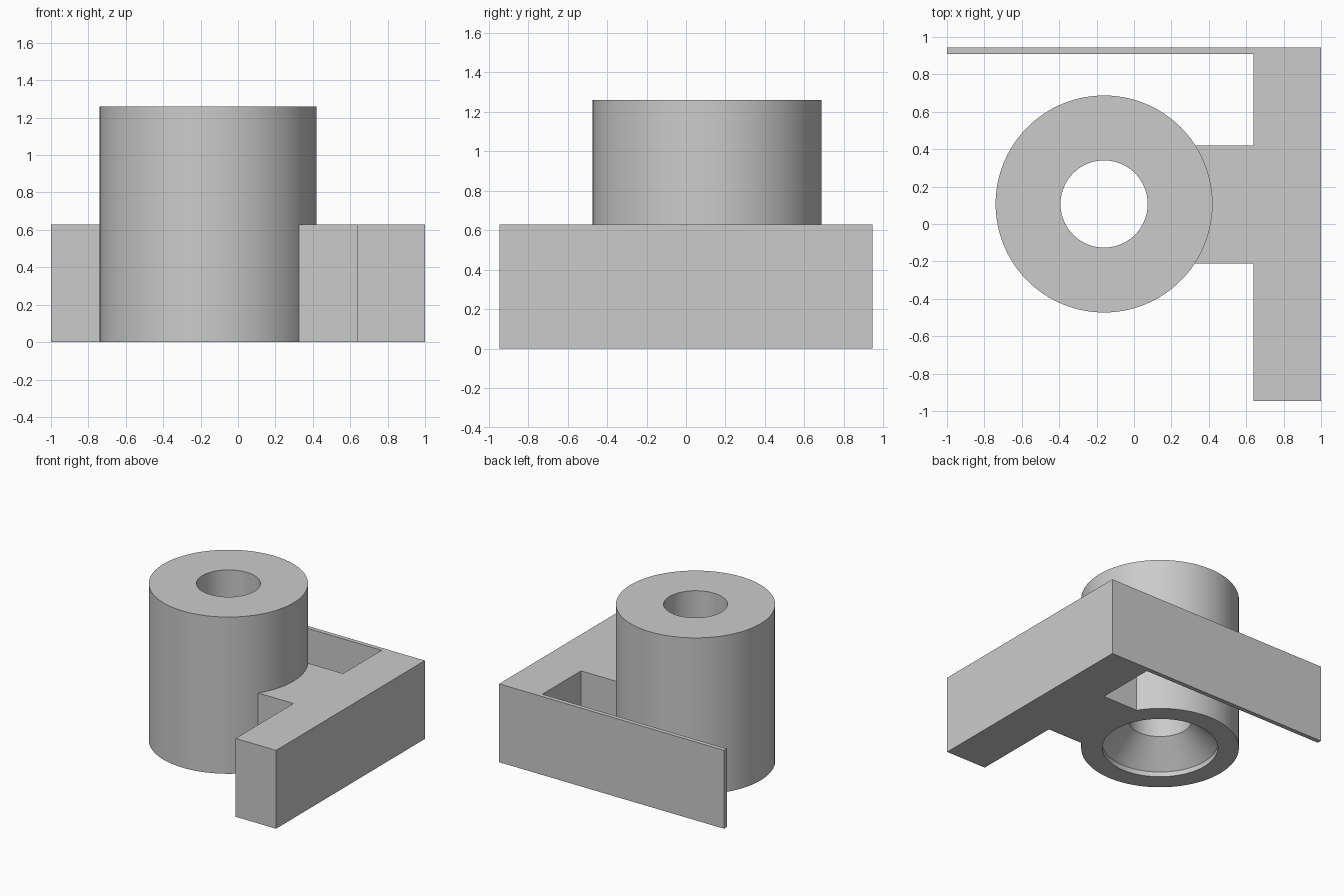
import bpy
import bmesh
import math
from mathutils import Vector

cube = bpy.data.objects.get("Cube")
if cube:
    bpy.data.objects.remove(cube, do_unlink=True)

# Single plain grey
grey = bpy.data.materials.new("plain_grey")
grey.use_nodes = True
colour = (0.6, 0.6, 0.6, 1)
grey.diffuse_color = colour
grey.node_tree.nodes["Principled BSDF"].inputs["Base Color"].default_value = colour


def finish(name, bm, smooth=False):
    bmesh.ops.recalc_face_normals(bm, faces=bm.faces)
    mesh = bpy.data.meshes.new(name)
    bm.to_mesh(mesh)
    bm.free()
    mesh.materials.append(grey)
    obj = bpy.data.objects.new(name, mesh)
    bpy.context.collection.objects.link(obj)
    if smooth:
        bpy.ops.object.select_all(action='DESELECT')
        obj.select_set(True)
        bpy.context.view_layer.objects.active = obj
        bpy.ops.object.shade_smooth_by_angle(angle=math.radians(30))
    return obj


def extrude_outline(name, outline, height):
    bm = bmesh.new()
    face = bm.faces.new([bm.verts.new((x, y, 0)) for x, y in outline])
    top = bmesh.ops.extrude_face_region(bm, geom=[face], use_keep_orig=True)
    verts = [v for v in top["geom"] if isinstance(v, bmesh.types.BMVert)]
    bmesh.ops.translate(bm, verts=verts, vec=(0, 0, height))
    return finish(name, bm)


def lathe(name, profile, centre, steps=96):
    bm = bmesh.new()
    verts = [bm.verts.new((r, 0, z)) for r, z in profile]
    edges = [bm.edges.new((a, b)) for a, b in zip(verts, verts[1:] + verts[:1])]
    bmesh.ops.spin(bm, geom=verts + edges, cent=(0, 0, 0), axis=(0, 0, 1),
                   angle=math.tau, steps=steps)
    bmesh.ops.remove_doubles(bm, verts=bm.verts, dist=0.0001)
    bmesh.ops.translate(bm, verts=bm.verts, vec=Vector((*centre, 0)))
    return finish(name, bm, smooth=True)


# Wall, thin back plate and connecting arm as one outline;
# the arm ends inside the thickness of the sleeve
extrude_outline("bracket", [
    (1, -0.945), (1, 0.945), (-1, 0.945), (-1, 0.91), (0.64, 0.91),
    (0.64, 0.42), (0.30, 0.42), (0.30, -0.21), (0.64, -0.21), (0.64, -0.945),
], 0.63)

# Sleeve with through hole and a countersunk recess underneath
lathe("sleeve", [
    (0.58, 0), (0.58, 1.26), (0.233, 1.26), (0.233, 0.23),
    (0.425, 0.04), (0.425, 0),
], (-0.16, 0.107))
